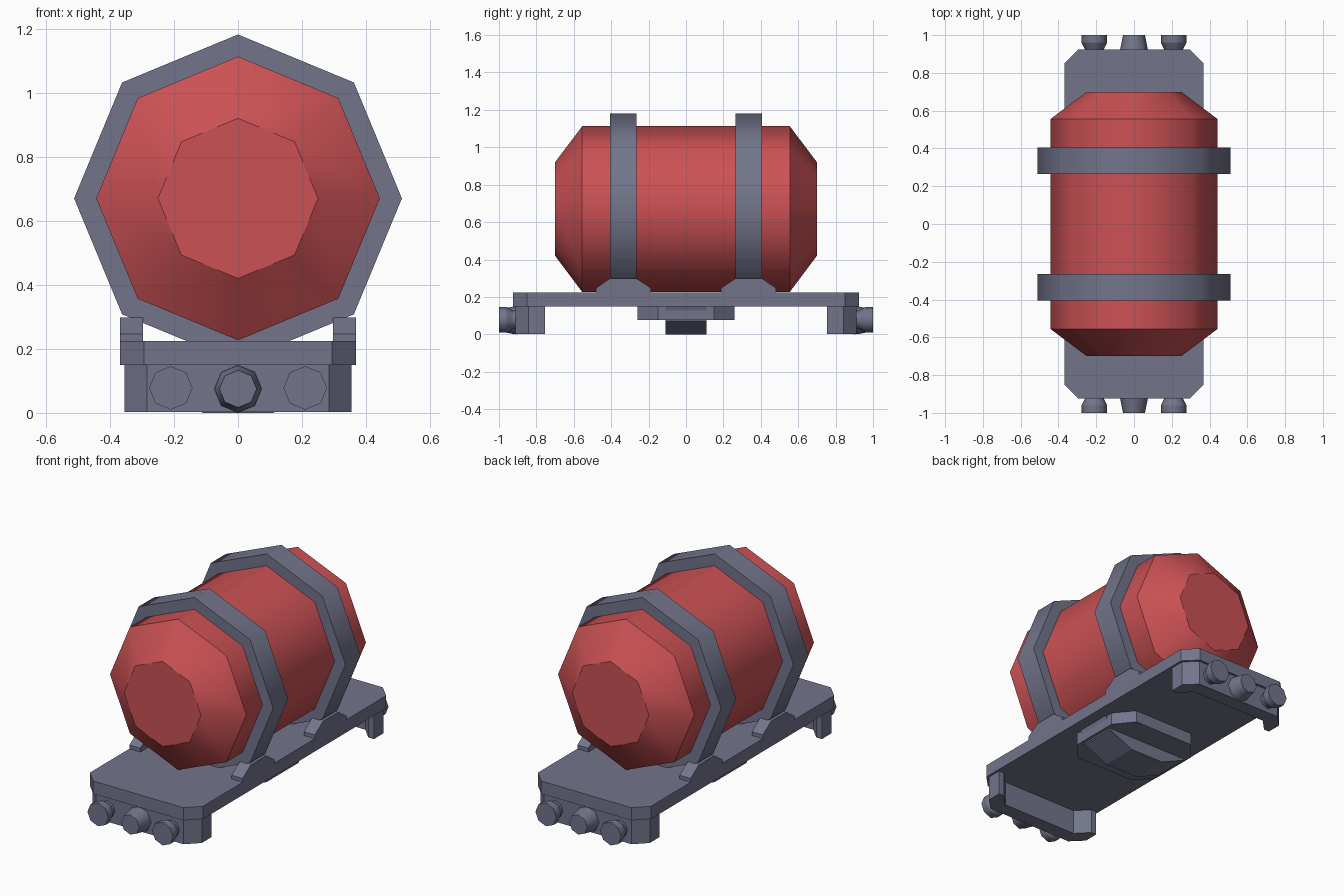
import bpy, bmesh, math

if "Cube" in bpy.data.objects:
    bpy.data.objects.remove(bpy.data.objects["Cube"])


def material(name, col):
    m = bpy.data.materials.new(name)
    m.diffuse_color = (*col, 1)
    m.use_nodes = True
    m.node_tree.nodes["Principled BSDF"].inputs["Base Color"].default_value = m.diffuse_color
    return m


RED = material("tank red", (0.60, 0.083, 0.090))
GREY = material("frame grey", (0.17, 0.177, 0.26))


def finish(name, bm, mat):
    bmesh.ops.recalc_face_normals(bm, faces=bm.faces)
    me = bpy.data.meshes.new(name)
    bm.to_mesh(me)
    bm.free()
    me.materials.append(mat)
    ob = bpy.data.objects.new(name, me)
    bpy.context.collection.objects.link(ob)
    return ob


def loft(bm, loops):
    """Skin a list of equal-length point loops and cap both ends."""
    rings = [[bm.verts.new(p) for p in lp] for lp in loops]
    n = len(rings[0])
    sides = []
    for a, b in zip(rings, rings[1:]):
        for i in range(n):
            j = (i + 1) % n
            sides.append(bm.faces.new((a[i], a[j], b[j], b[i])))
    bm.faces.new(rings[0])
    bm.faces.new(rings[-1])
    return sides


def octagon_body(name, profile, x, z, mat, smooth=True):
    """Eight-sided body along y from (y, radius) pairs, creased at each ring."""
    bm = bmesh.new()
    loops = [[(x + r * math.sin(k * math.pi / 4), y, z + r * math.cos(k * math.pi / 4))
              for k in range(8)] for y, r in profile]
    for f in loft(bm, loops):
        f.smooth = smooth
    for e in bm.edges:
        if abs(e.verts[0].co.y - e.verts[1].co.y) < 1e-5:
            e.smooth = False
    return finish(name, bm, mat)


def plan_slab(name, pts, z0, z1):
    bm = bmesh.new()
    loft(bm, [[(x, y, z) for x, y in pts] for z in (z0, z1)])
    return finish(name, bm, GREY)


def chamfered(hx, hy, c, d):
    return [(hx, -hy + d), (hx, hy - d), (hx - c, hy), (-hx + c, hy),
            (-hx, hy - d), (-hx, -hy + d), (-hx + c, -hy), (hx - c, -hy)]


# Tank with tapered ends, and two straps
octagon_body("tank", [(-0.70, 0.25), (-0.555, 0.443), (0.555, 0.443), (0.70, 0.25)],
             0, 0.67, RED)
for s, side in ((-1, "front"), (1, "back")):
    octagon_body(side + "_strap", [(s * 0.335 - 0.07, 0.512), (s * 0.335 + 0.07, 0.512)],
                 0, 0.67, GREY)

# Deck
plan_slab("deck", chamfered(0.368, 0.925, 0.075, 0.075), 0.15, 0.225)

# Strap brackets on the deck edges
for sx in (-1, 1):
    for sy in (-1, 1):
        prof = [(-0.147, 0.22), (0.147, 0.22), (0.147, 0.247),
                (0.072, 0.298), (-0.072, 0.298), (-0.147, 0.247)]
        bm = bmesh.new()
        loft(bm, [[(sx * x, sy * 0.335 + y, z) for y, z in prof] for x in (0.296, 0.368)])
        finish("strap_bracket", bm, GREY)

# Bent end beams, side buffers and centre couplers
for s in (-1, 1):
    half = [(0.285, 0.912), (0.355, 0.843), (0.355, 0.753), (0.32, 0.753), (0.25, 0.825)]
    pts = half + [(-x, y) for x, y in reversed(half)]
    plan_slab("end_beam", [(x, s * y) for x, y in pts], 0.003, 0.15)
    for x in (-0.21, 0.21):
        octagon_body("buffer", [(s * 0.90, 0.048), (s * 0.925, 0.05),
                                (s * 0.96, 0.068), (s * 1.0, 0.068)], x, 0.078, GREY)
    octagon_body("coupler", [(s * 0.90, 0.075), (s * 0.925, 0.073), (s * 1.0, 0.058)],
                 0, 0.075, GREY)

# Underframe: chamfered plate with a deeper keel block
plan_slab("under_plate", chamfered(0.29, 0.26, 0.09, 0.11), 0.078, 0.155)
prof = [(0.30, 0.155), (0.27, 0.07), (0.11, 0.0), (-0.11, 0.0), (-0.27, 0.07), (-0.30, 0.155)]
bm = bmesh.new()
loft(bm, [[(x, y, z) for x, z in prof] for y in (-0.11, 0.11)])
finish("keel_block", bm, GREY)
